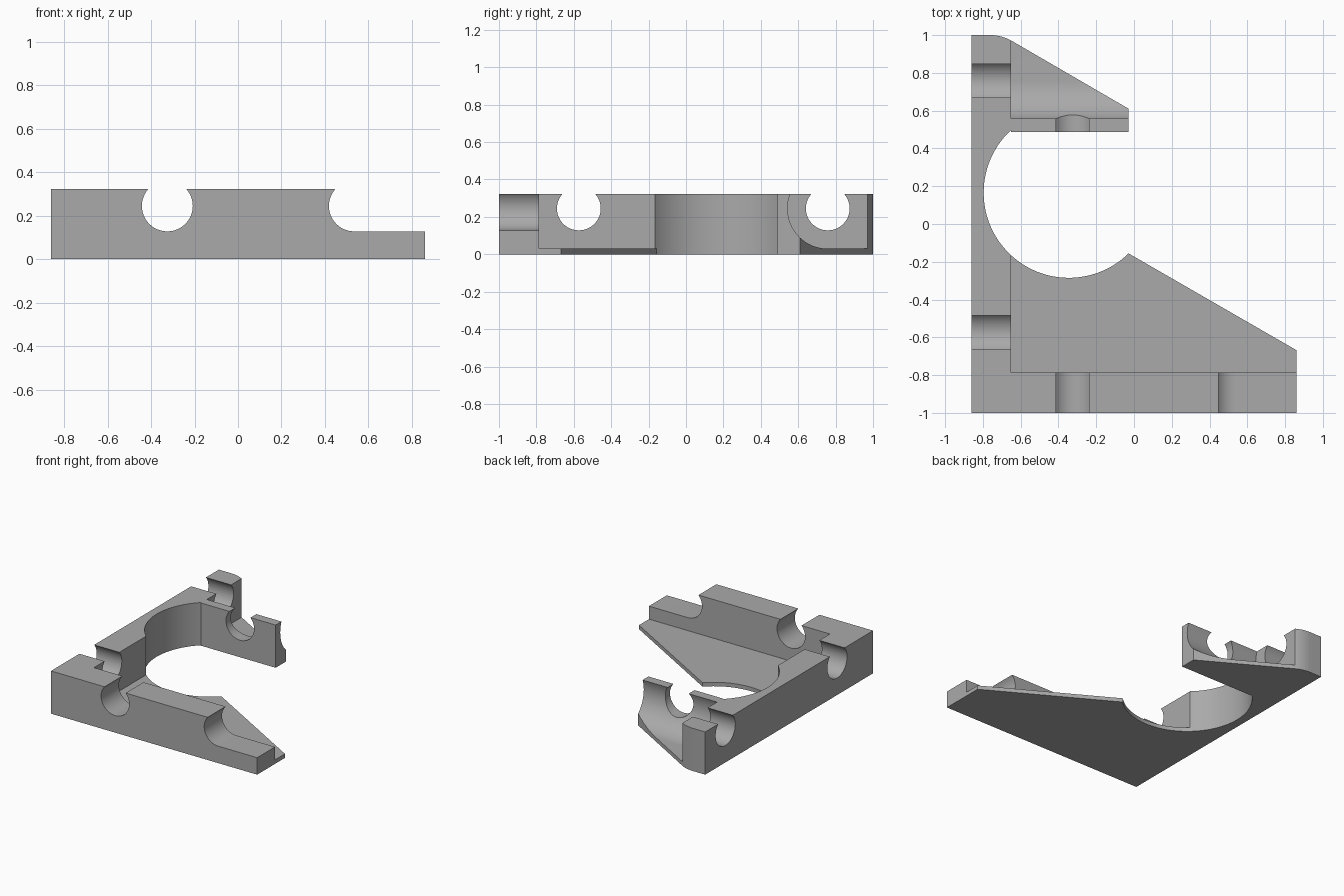
import bpy, bmesh
from math import radians, cos, sin
from mathutils import Vector

if "Cube" in bpy.data.objects:
    bpy.data.objects.remove(bpy.data.objects["Cube"], do_unlink=True)

TOP, FLOOR, HOLE_Z, HOLE_R = 0.322, 0.03, 0.245, 0.117
WALL_X, WALL_Y = -0.65, -0.787       # inner faces of the side and front walls
REAR_Y, CROSS_X = 0.758, -0.325      # hole axes shared by several cuts


def arc(cu, cv, r, start, end, n):
    angles = [radians(start + (end - start) * i / n) for i in range(n + 1)]
    return [(cu + r * cos(a), cv + r * sin(a)) for a in angles]


def prism(name, profile, axis, low, high):
    """Extrude a closed 2D profile along an axis between two positions."""
    place = {"x": lambda u, v, w: (w, u, v),
             "y": lambda u, v, w: (u, w, v),
             "z": lambda u, v, w: (u, v, w)}[axis]
    bm = bmesh.new()
    face = bm.faces.new([bm.verts.new(place(u, v, low)) for u, v in profile])
    out = bmesh.ops.extrude_face_region(bm, geom=[face])
    moved = [g for g in out["geom"] if isinstance(g, bmesh.types.BMVert)]
    bmesh.ops.translate(bm, verts=moved, vec=Vector(place(0, 0, high - low)))
    bmesh.ops.recalc_face_normals(bm, faces=bm.faces)
    mesh = bpy.data.meshes.new(name)
    bm.to_mesh(mesh)
    bm.free()
    obj = bpy.data.objects.new(name, mesh)
    bpy.context.collection.objects.link(obj)
    return obj


def round_hole(u):
    return arc(u, HOLE_Z, HOLE_R, 0, 357, 63)


def half_round_slot(u, r, far):
    """Half circle opening into a straight channel towards +u."""
    return arc(u, HOLE_Z, r, 90, 270, 40) + [(far, HOLE_Z - r), (far, HOLE_Z + r)]


# Body outline: two arms around a round opening
outline = [(-0.86, -1), (0.86, -1), (0.86, -0.668)]
outline += arc(-0.345, 0.166, 0.451, -45.5, -227, 60)
outline += [(WALL_X, 0.488), (-0.028, 0.488), (-0.028, 0.61)]
outline += arc(-0.76, 0.776, 0.224, 60, 90, 8) + [(-0.86, 1)]
bracket = prism("corner_bracket", outline, "z", 0, TOP)

# Cutters: floor pocket, rear hollow, front step and hinge-pin holes
pocket = [(WALL_X, WALL_Y), (1, WALL_Y), (1, 0.2), (WALL_X, 0.2)]
cutters = [
    prism("floor_pocket", pocket, "z", FLOOR, 0.5),
    prism("rear_hollow", half_round_slot(REAR_Y, HOLE_Z - FLOOR, 1.1), "x", WALL_X, 0.2),
    prism("front_step", half_round_slot(0.535, HOLE_R, 1.1), "y", -1.1, -0.7),
    prism("cross_hole_front", round_hole(CROSS_X), "y", -1.1, -0.7),
    prism("cross_hole_rear", round_hole(CROSS_X), "y", 0.4, 0.7),
    prism("side_hole_front", round_hole(-0.573), "x", -1, -0.55),
    prism("side_hole_rear", round_hole(REAR_Y), "x", -1, -0.55),
]
for cutter in cutters:
    cutter.hide_render = True
    mod = bracket.modifiers.new(cutter.name, "BOOLEAN")
    mod.operation, mod.solver, mod.object = "DIFFERENCE", "EXACT", cutter

# Bake the cuts and remove the cutters
bpy.context.view_layer.update()
result = bracket.evaluated_get(bpy.context.evaluated_depsgraph_get())
baked = bpy.data.meshes.new_from_object(result)
bracket.modifiers.clear()
bracket.data = baked
for cutter in cutters:
    bpy.data.objects.remove(cutter, do_unlink=True)

# Single grey finish
grey = bpy.data.materials.new("plain_grey")
grey.use_nodes = True
colour = (0.4, 0.4, 0.4, 1)
grey.diffuse_color = colour
grey.node_tree.nodes["Principled BSDF"].inputs["Base Color"].default_value = colour
baked.materials.clear()
baked.materials.append(grey)

bpy.ops.object.select_all(action="DESELECT")
bracket.select_set(True)
bpy.context.view_layer.objects.active = bracket
bpy.ops.object.shade_smooth_by_angle(angle=radians(25))
